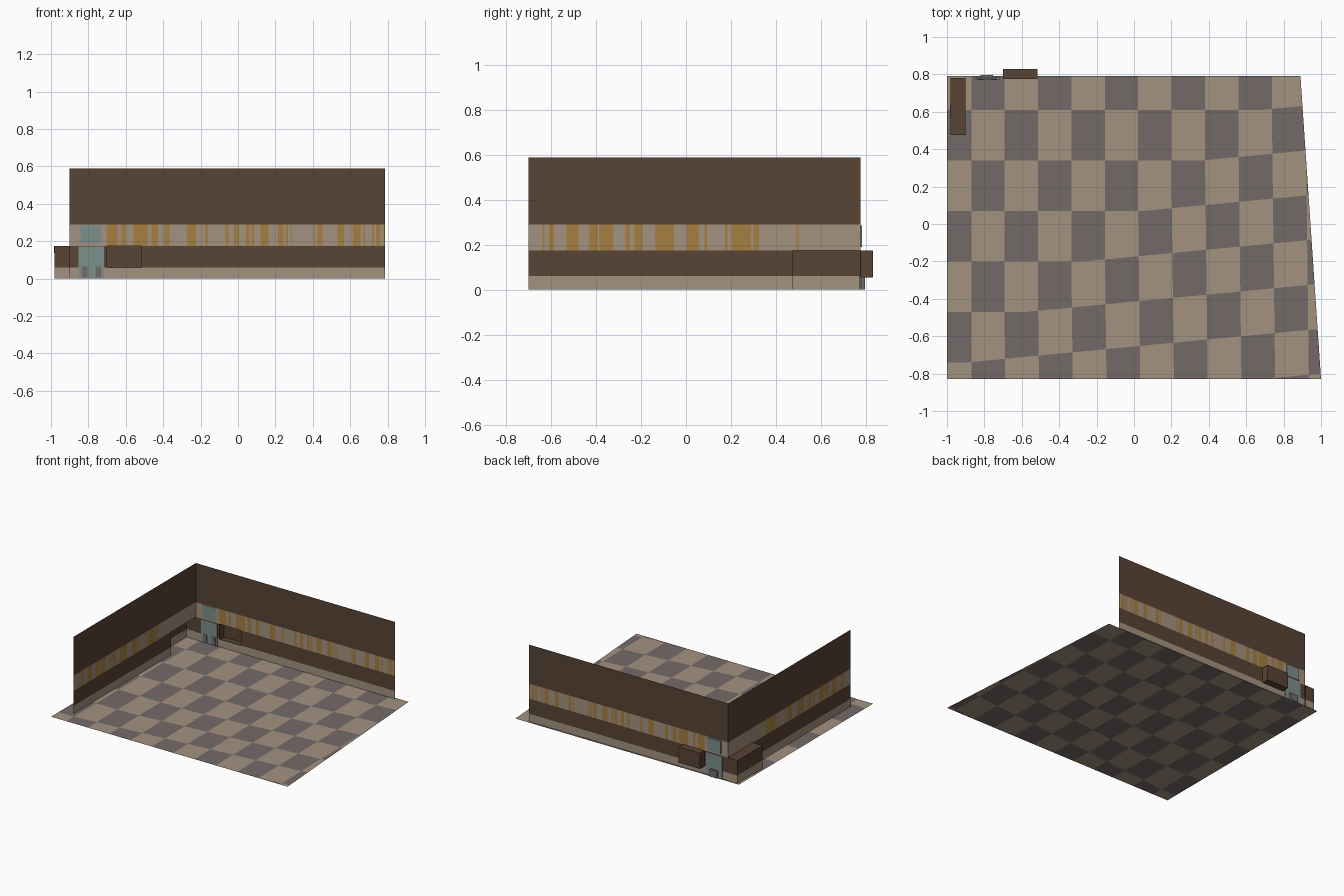
import bpy, bmesh, math, random
from mathutils import Vector

if "Cube" in bpy.data.objects:
    bpy.data.objects.remove(bpy.data.objects["Cube"])

random.seed(4)


def lin(c):
    c /= 255
    return c / 12.92 if c <= 0.04045 else ((c + 0.055) / 1.055) ** 2.4


def material(name, r, g, b):
    m = bpy.data.materials.new(name)
    m.diffuse_color = (lin(r), lin(g), lin(b), 1)
    m.use_nodes = True
    m.node_tree.nodes["Principled BSDF"].inputs["Base Color"].default_value = m.diffuse_color
    return m


TAN, MAUVE, BROWN, GOLD, TEAL = range(5)
MATS = [material("tan", 164, 146, 127), material("mauve_grey", 116, 106, 105),
        material("dark_brown", 88, 67, 53), material("gold", 166, 126, 62),
        material("dull_teal", 124, 144, 139)]


def finish(bm, name):
    me = bpy.data.meshes.new(name)
    bm.to_mesh(me)
    bm.free()
    for m in MATS:
        me.materials.append(m)
    ob = bpy.data.objects.new(name, me)
    bpy.context.collection.objects.link(ob)
    return ob


def box(name, lo, hi, mat, open_dirs=(), skirting=None):
    """Axis-aligned box; faces along open_dirs are removed."""
    bm = bmesh.new()
    bmesh.ops.create_cube(bm, size=1)
    for v in bm.verts:
        v.co = Vector([(lo[i] + hi[i]) / 2 + v.co[i] * (hi[i] - lo[i]) for i in range(3)])
    bm.normal_update()
    gone = [f for f in bm.faces if any(f.normal.dot(Vector(d)) > 0.9 for d in open_dirs)]
    bmesh.ops.delete(bm, geom=gone, context='FACES')
    if skirting:
        bmesh.ops.bisect_plane(bm, geom=bm.verts[:] + bm.edges[:] + bm.faces[:],
                               plane_co=(0, 0, skirting), plane_no=(0, 0, 1))
    for f in bm.faces:
        low = skirting and f.calc_center_median().z < skirting
        f.material_index = TAN if low else mat
    return finish(bm, name)


# Checkered floor: trapezoid of two triangles, the right one slightly skewed
SLOPE = 1.62 / 1.89


def floor_uv(p, skew):
    d = p.y + 0.83 - (p.x + 1) * SLOPE
    return (p.x + 0.012 * d * skew, p.y + 0.125 * d * skew)


def floor_half(name, corners, skew):
    bm = bmesh.new()
    bm.faces.new([bm.verts.new((x, y, 0)) for x, y in corners])
    o = floor_uv(Vector((0, 0, 0)), skew)
    ex = floor_uv(Vector((1, 0, 0)), skew)
    ey = floor_uv(Vector((0, 1, 0)), skew)
    cuts = ([(0, -0.87 + 0.1785 * i) for i in range(11)]
            + [(1, 0.61 - 0.27 * i) for i in range(7)])
    for axis, value in cuts:
        n = Vector((ex[axis] - o[axis], ey[axis] - o[axis], 0))
        co = n * ((value - o[axis]) / n.length_squared)
        bmesh.ops.bisect_plane(bm, geom=bm.verts[:] + bm.edges[:] + bm.faces[:],
                               plane_co=co, plane_no=n)
    for f in bm.faces:
        u, v = floor_uv(f.calc_center_median(), skew)
        parity = math.floor((u + 0.87) / 0.1785) + math.floor((v - 0.61) / 0.27)
        f.material_index = MAUVE if parity % 2 == 0 else TAN
        if f.normal.z < 0:
            f.normal_flip()
    finish(bm, name)


floor_half("floor_left", [(-1, -0.83), (0.89, 0.79), (-1, 0.79)], 0)
floor_half("floor_right", [(-1, -0.83), (1, -0.83), (0.89, 0.79)], 1)

# Walls: skirting, brown dado, striped paper band, brown upper part
BANDS = [0, 0.06, 0.175, 0.29, 0.588]


def wall(name, place, start, end, plain, hole):
    """plain: part of the length without stripes; hole: (s0, s1, z0, z1)."""
    cuts, s = {start, end, hole[0], hole[1]}, start
    while True:
        s += random.uniform(0.007, 0.026)
        if s >= end:
            break
        cuts.add(s)
    cuts = sorted(cuts)
    bm = bmesh.new()
    for a, b in zip(cuts, cuts[1:]):
        mid = (a + b) / 2
        gold = random.random() < 0.42 and not plain[0] < mid < plain[1]
        for z0, z1 in zip(BANDS, BANDS[1:]):
            zm = (z0 + z1) / 2
            if hole[0] < mid < hole[1] and hole[2] < zm < hole[3]:
                continue
            f = bm.faces.new([bm.verts.new(place(s, z))
                              for s, z in ((a, z0), (b, z0), (b, z1), (a, z1))])
            if zm < 0.06:
                f.material_index = TAN
            elif 0.175 < zm < 0.29:
                f.material_index = GOLD if gold else TAN
            else:
                f.material_index = BROWN
    bmesh.ops.remove_doubles(bm, verts=bm.verts, dist=0.0001)
    finish(bm, name)


wall("back_wall", lambda s, z: (s, 0.776, z), -0.90, 0.785,
     (-0.90, -0.70), (-0.70, -0.517, 0.06, 0.175))
wall("left_wall", lambda s, z: (-0.90, s, z), -0.70, 0.776,
     (0.53, 0.776), (0.476, 0.776, 0, 0.175))

# Recesses opening into the room
box("back_recess", (-0.70, 0.776, 0.055), (-0.517, 0.83, 0.175), BROWN, [(0, -1, 0)])
box("left_recess", (-0.98, 0.476, 0), (-0.90, 0.78, 0.175), BROWN,
    [(1, 0, 0), (0, 0, -1)], skirting=0.06)
box("recess_vent", (-0.985, 0.57, 0.137), (-0.977, 0.645, 0.174), BROWN)

# Door with lower panels and the window above it
box("door", (-0.853, 0.773, 0), (-0.717, 0.782, 0.172), TEAL)
box("window", (-0.842, 0.774, 0.19), (-0.733, 0.783, 0.285), TEAL)
for x in (-0.835, -0.763):
    box("door_panel", (x, 0.770, 0.005), (x + 0.03, 0.774, 0.065), MAUVE)
box("door_flap", (-0.82, 0.780, 0), (-0.755, 0.796, 0.055), MAUVE)
